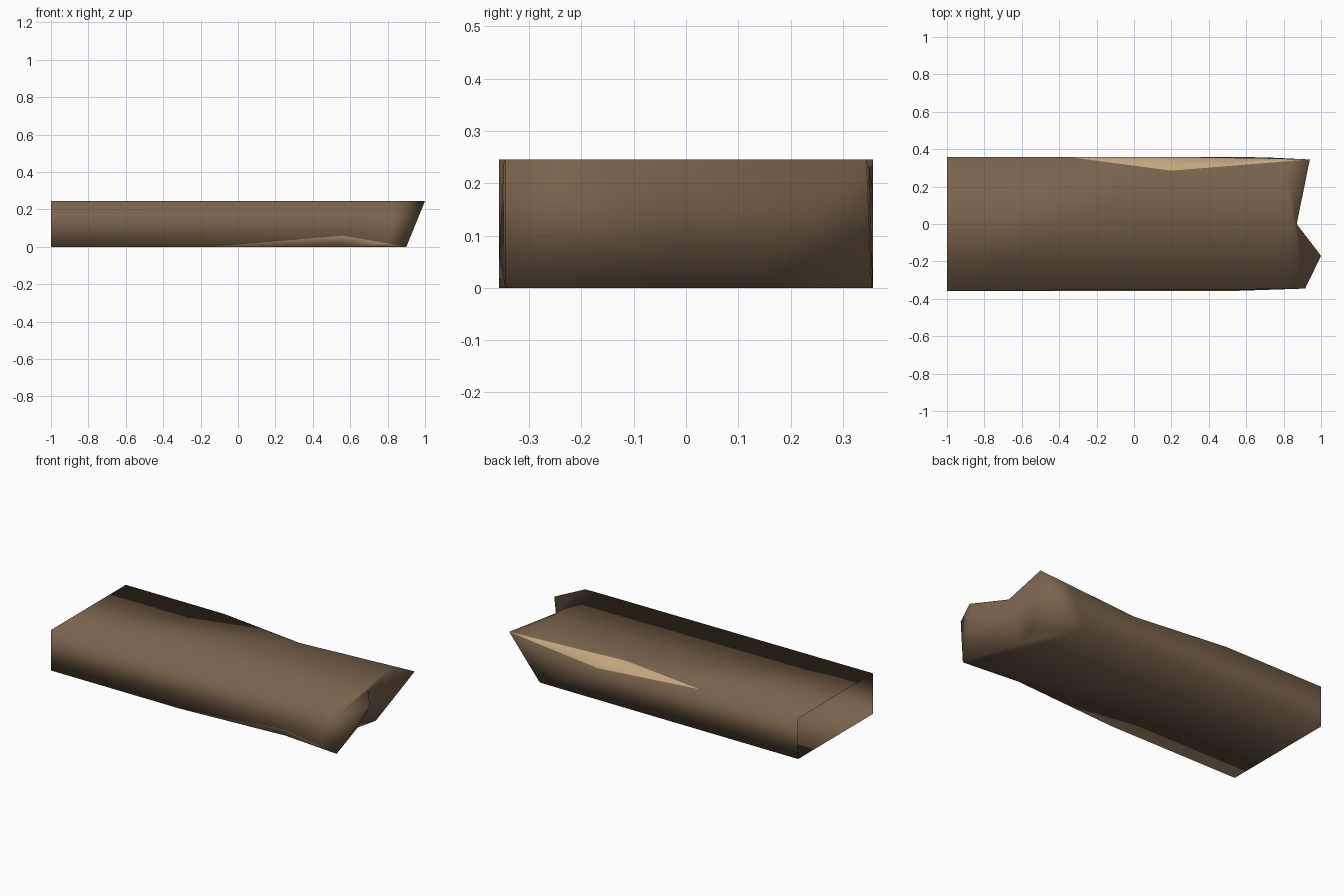
import bpy, bmesh

if "Cube" in bpy.data.objects:
    bpy.data.objects.remove(bpy.data.objects["Cube"])

H, W = 0.245, 0.357   # plank thickness and half width


def mat(name, col):
    m = bpy.data.materials.new(name)
    m.diffuse_color = (*col, 1)
    m.use_nodes = True
    m.node_tree.nodes["Principled BSDF"].inputs["Base Color"].default_value = m.diffuse_color
    return m


brown = mat("weathered brown wood", (0.19, 0.125, 0.073))
tan = mat("fresh tan wood", (0.55, 0.38, 0.21))

bm = bmesh.new()
P = {}


def point(name, x, y, z):
    P[name] = bm.verts.new((x, y, z))


def face(names, material=0):
    f = bm.faces.new([P[n] for n in names.split()])
    f.material_index = material
    f.smooth = True


# Straight open end
point("a", -1, W, H)
point("b", -1, -W, H)
point("c", -1, -W, 0)
point("d", -1, W, 0)

# Jagged broken end: upper and lower outlines
for i, (x, y) in enumerate([(.94, .345), (.87, 0), (1, -.17), (.915, -.345)]):
    point(f"t{i}", x, y, H)
for i, (x, y) in enumerate([(.73, .355), (.83, .13), (.80, 0), (.90, -.345)]):
    point(f"u{i}", x, y, 0)

# Chip along the rear upper edge
point("r0", -.34, W, H)
point("r1", .20, .285, H)
point("r2", .34, W, .19)
point("r3", .80, .334, H)
point("r4", .74, .351, .227)

# Chip along the front lower edge
point("f0", -.14, -W, 0)
point("f1", .56, -W, .06)
point("f2", .54, -.312, 0)
point("f3", .80, -.349, .018)
point("f4", .80, -.336, 0)

# Support loop just before the break
point("s0", .83, -.348, H)
point("s1", .64, .357, 0)

# Top, front, bottom and rear
face("a b s0 r3 r1 r0")
face("s0 t3 t2 t1 t0 r3")
face("b c f0 f1 f3 s0")
face("s0 f3 u3 t3")
face("c d s1 f4 f2 f0")
face("f4 s1 u0 u1 u2 u3")
face("d a r0 r2 r4 s1")
face("s1 r4 t0 u0")

# Broken face
face("t0 u0 u1 t1")
face("t1 u1 u2")
face("t1 u2 t2")
face("t2 u2 u3 t3")

# Exposed wood in the chips
face("r0 r1 r2", 1)
face("r1 r3 r4 r2", 1)
face("r3 t0 r4", 1)
face("f0 f2 f1", 1)
face("f2 f4 f3 f1", 1)
face("f4 u3 f3", 1)

bmesh.ops.recalc_face_normals(bm, faces=bm.faces)
me = bpy.data.meshes.new("broken_plank")
bm.to_mesh(me)
bm.free()
me.materials.append(brown)
me.materials.append(tan)
ob = bpy.data.objects.new("broken_plank", me)
bpy.context.collection.objects.link(ob)
